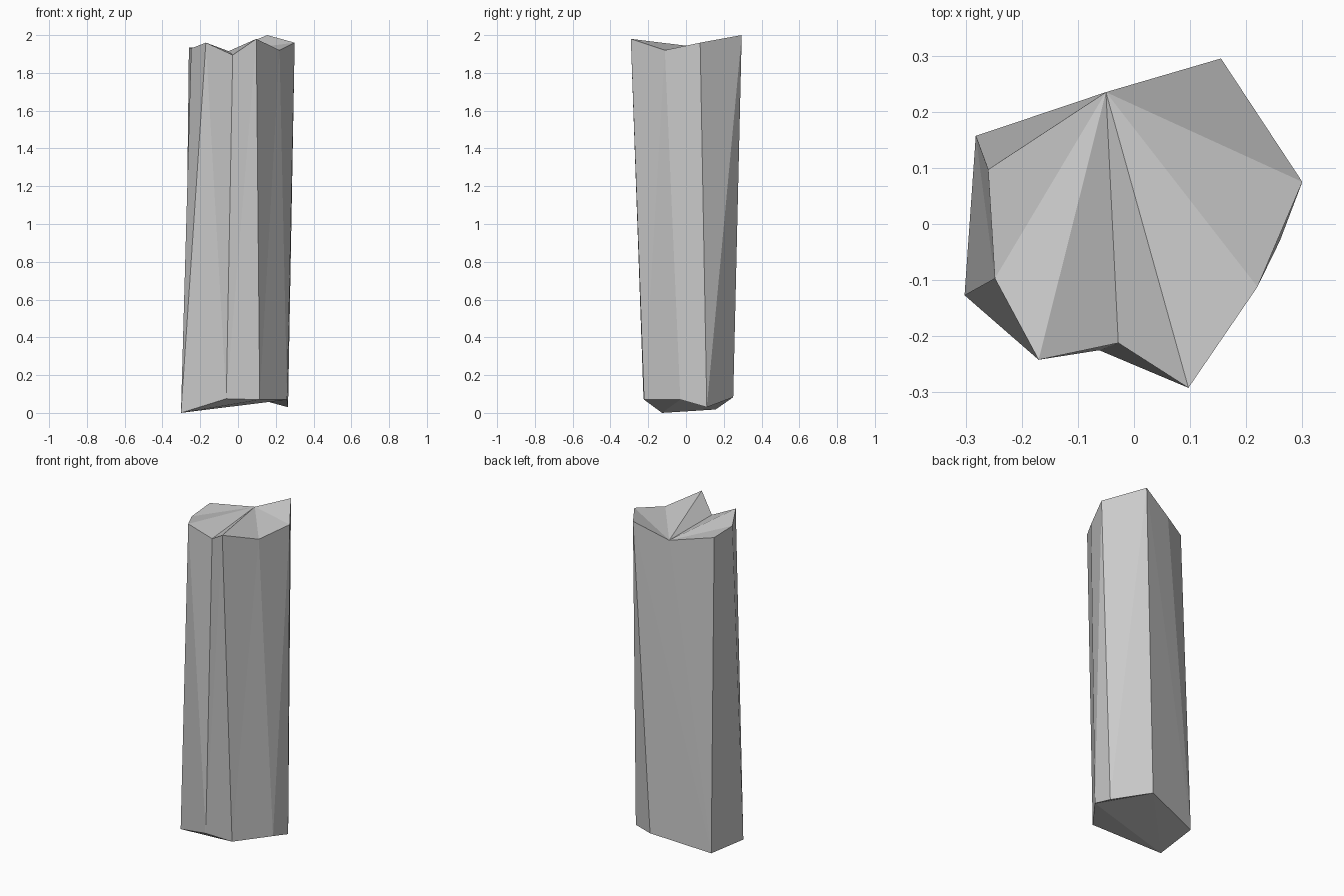
import bpy
import bmesh

default_cube = bpy.data.objects.get("Cube")
if default_cube:
    bpy.data.objects.remove(default_cube, do_unlink=True)


def make_material(name, colour):
    material = bpy.data.materials.new(name)
    material.use_nodes = True
    material.diffuse_color = colour
    material.node_tree.nodes["Principled BSDF"].inputs["Base Color"].default_value = colour
    return material


def zip_rings(bm, upper, lower, steps):
    """Join two rings with triangles; T steps along the top, B along the bottom."""
    top_index = bottom_index = 0
    for step in steps:
        top_vert = upper[top_index % len(upper)]
        bottom_vert = lower[bottom_index % len(lower)]
        if step == "T":
            top_index += 1
            next_vert = upper[top_index % len(upper)]
        else:
            bottom_index += 1
            next_vert = lower[bottom_index % len(lower)]
        bm.faces.new((top_vert, next_vert, bottom_vert))


def fan(bm, ring, hub):
    """Fill a ring with triangles that all meet at one of its corners."""
    ordered = ring[hub:] + ring[:hub]
    for first, second in zip(ordered[1:], ordered[2:]):
        bm.faces.new((ordered[0], first, second))


# Rim outlines, both counter-clockwise from above
top_rim = [
    (0.30, 0.075, 1.96), (0.155, 0.295, 2.0), (-0.05, 0.235, 1.915),
    (-0.26, 0.097, 1.935), (-0.248, -0.097, 1.93), (-0.17, -0.242, 1.96),
    (-0.028, -0.212, 1.895), (0.097, -0.292, 1.98), (0.22, -0.112, 1.92),
]
bottom_rim = [
    (0.265, 0.11, 0.03), (0.07, 0.25, 0.083), (-0.282, 0.157, 0.018),
    (-0.302, -0.127, 0.0), (-0.062, -0.225, 0.075), (0.115, -0.222, 0.07),
    (0.26, -0.03, 0.07),
]

bm = bmesh.new()
upper = [bm.verts.new(point) for point in top_rim]
lower = [bm.verts.new(point) for point in bottom_rim]

# Faceted sides
zip_rings(bm, upper, lower, "TBBTTTBTBTTBTBTB")

# Broken top, creased towards its low back corner
fan(bm, upper, 2)

# Broken underside: one small corner facet, the rest fanned from the lowest corner
bm.faces.new((lower[-1], lower[0], lower[1]))
fan(bm, lower[1:], 2)

bmesh.ops.recalc_face_normals(bm, faces=bm.faces[:])
mesh = bpy.data.meshes.new("rock_column")
bm.to_mesh(mesh)
bm.free()

# Flat-shaded stone
mesh.materials.append(make_material("grey stone", (0.6, 0.6, 0.6, 1.0)))
column = bpy.data.objects.new("rock_column", mesh)
bpy.context.collection.objects.link(column)
